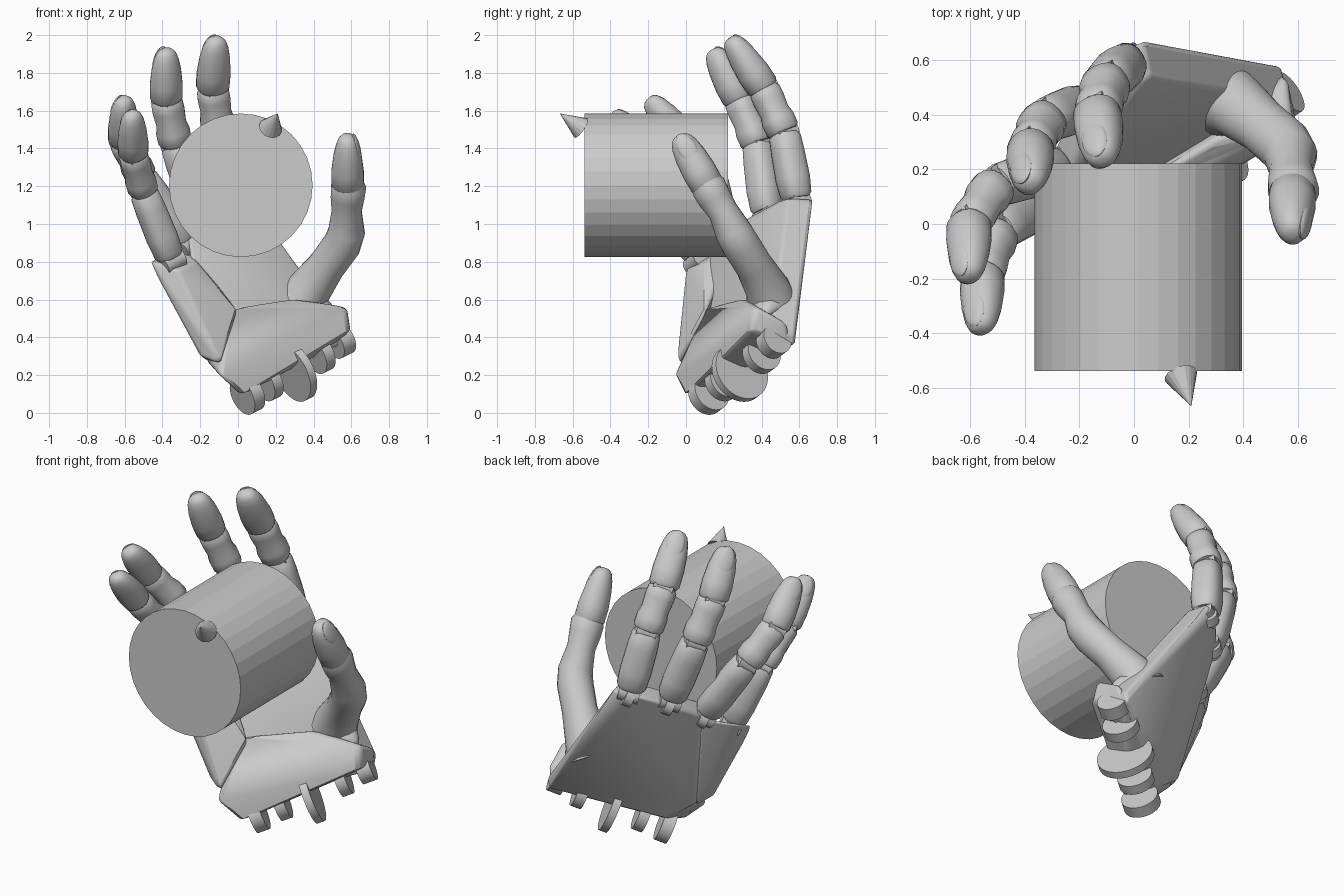
import bpy, bmesh, math
from mathutils import Vector, Matrix

if "Cube" in bpy.data.objects:
    bpy.data.objects.remove(bpy.data.objects["Cube"])

V = Vector


def finish(name, bm, angle=35, smooth=True):
    bmesh.ops.recalc_face_normals(bm, faces=bm.faces)
    me = bpy.data.meshes.new(name)
    bm.to_mesh(me)
    bm.free()
    ob = bpy.data.objects.new(name, me)
    bpy.context.collection.objects.link(ob)
    if smooth:
        bpy.ops.object.select_all(action='DESELECT')
        ob.select_set(True)
        bpy.context.view_layer.objects.active = ob
        bpy.ops.object.shade_smooth_by_angle(angle=math.radians(angle))
    return ob


def hull(name, pts, bevel=0.015):
    bm = bmesh.new()
    for p in pts:
        bm.verts.new(p)
    r = bmesh.ops.convex_hull(bm, input=bm.verts)
    junk = {g for g in r['geom_interior'] + r['geom_unused'] if isinstance(g, bmesh.types.BMVert)}
    bmesh.ops.delete(bm, geom=list(junk), context='VERTS')
    bmesh.ops.dissolve_limit(bm, angle_limit=math.radians(5), verts=bm.verts, edges=bm.edges)
    ob = finish(name, bm)
    m = ob.modifiers.new("round", 'BEVEL')
    m.width, m.segments, m.limit_method = bevel, 3, 'ANGLE'
    m.angle_limit = math.radians(25)
    return ob


def rod(name, centre, axis, r1, r2, length, n=32, smooth=True):
    bm = bmesh.new()
    rot = V(axis).to_track_quat('Z', 'Y').to_matrix().to_4x4()
    bmesh.ops.create_cone(bm, cap_ends=True, segments=n, radius1=r1, radius2=r2, depth=length,
                          matrix=Matrix.Translation(centre) @ rot)
    return finish(name, bm, smooth=smooth)


def tube(name, secs, back, n=20, power=2.0):
    """Loft of rounded sections: (centre, side radius, back radius)."""
    bm = bmesh.new()
    rings = []
    for i, (c, rs, rb) in enumerate(secs):
        d = (secs[min(i + 1, len(secs) - 1)][0] - secs[max(i - 1, 0)][0]).normalized()
        b = (back - d * back.dot(d)).normalized()
        s = d.cross(b)
        ring = []
        for k in range(n):
            a = 2 * math.pi * k / n
            ca, sa = math.cos(a), math.sin(a)
            x = math.copysign(abs(ca) ** (2 / power), ca)
            y = math.copysign(abs(sa) ** (2 / power), sa)
            ring.append(bm.verts.new(c + s * x * rs + b * y * rb))
        rings.append(ring)
    for p, q in zip(rings, rings[1:]):
        for k in range(n):
            bm.faces.new((p[k], p[(k + 1) % n], q[(k + 1) % n], q[k]))
    bm.faces.new(rings[0][::-1])
    bm.faces.new(rings[-1])
    return finish(name, bm, 40)


def segment(name, a, b, profile, r, back, power=2.0):
    return tube(name, [(a.lerp(b, t), r * w, r * h) for t, w, h in profile], back, 20, power)


PROXIMAL = [(.06, .75, .65), (.12, .9, .82), (.35, .96, .92), (.75, .93, .88), (.95, .86, .84), (.99, .74, .72)]
MIDDLE = [(.02, .8, .78), (.08, .92, .9), (.3, .94, .92), (.48, .84, .8), (.75, .9, .86), (.93, .88, .84), (.99, .75, .72)]
DISTAL = [(-.02, .8, .75), (.04, .93, .9), (.3, .95, .9), (.6, .87, .78), (.8, .74, .64),
          (.92, .58, .5), (.98, .38, .34), (1, .15, .15)]


def nail(name, a, b, r, back):
    d = (b - a).normalized()
    n = (back - d * back.dot(d)).normalized()
    n = (n + d * .2).normalized()
    d = (d - n * d.dot(n)).normalized()
    s = d.cross(n)
    rot = Matrix((s, d, n)).transposed().to_4x4()
    bm = bmesh.new()
    bmesh.ops.create_uvsphere(bm, u_segments=20, v_segments=10, radius=1,
                              matrix=Matrix.Translation(a.lerp(b, .70) + n * r * .52) @ rot
                              @ Matrix.Diagonal((r * .55, r * .95, r * .22, 1)))
    return finish(name, bm)


# Four fingers: knuckle, middle joint, end joint, tip, radius
FINGERS = {
    "index_finger": ((-.03, .59, 1.11), (-.10, .52, 1.48), (-.135, .41, 1.72), (-.115, .23, 1.985), .094),
    "middle_finger": ((-.19, .43, 1.04), (-.33, .38, 1.42), (-.38, .28, 1.66), (-.38, .14, 1.925), .092),
    "ring_finger": ((-.27, .21, .89), (-.51, .14, 1.25), (-.605, 0, 1.44), (-.605, -.20, 1.665), .088),
    "little_finger": ((-.35, .06, .80), (-.50, -.03, 1.17), (-.555, -.19, 1.37), (-.56, -.39, 1.59), .085),
}
for name, (*pts, r) in FINGERS.items():
    a, b, c, d = map(V, pts)
    back = (b + c) / 2 - (a + d) / 2
    segment(name + "_proximal", a, b, PROXIMAL, r, back, 2.5)
    segment(name + "_middle", b, c, MIDDLE, r, back, 2.4)
    segment(name + "_tip", c, d, DISTAL, r, back, 2.2)
    nail(name + "_nail", c, d, r, back)
    # hinge pins at the knuckle and joints
    side = (b - a).cross(back)
    rod(name + "_knuckle_pin", a, side, .055, .055, .12, 24)
    for j in (b, c):
        rod(name + "_joint_pin", j, side, r * .66, r * .66, r * 1.2, 24)

# Thumb: long lower part and tip with nail
tb = V((1, -.1, .4))
tube("thumb_base", [(V(p), r, r) for p, r in (
    ((.32, .46, .56), .14), ((.38, .43, .66), .118), ((.47, .36, .78), .10), ((.55, .29, .89), .102),
    ((.575, .25, .96), .098), ((.575, .195, 1.07), .08), ((.58, .15, 1.14), .09),
    ((.585, .12, 1.195), .094), ((.585, .09, 1.24), .07))], tb)
ta, te = V((.58, .115, 1.20)), V((.58, -.04, 1.47))
segment("thumb_tip", ta, te, DISTAL, .096, tb)
nail("thumb_nail", ta, te, .094, tb)

# Palm: flat back plate, thick heel, ring and little finger side
back_pts = [V(p) for p in ((.03, .67, 1.13), (-.07, .63, 1.12), (-.2, .48, 1.04), (-.29, .27, .91),
                           (-.18, .17, .30), (0, .19, .17), (.53, .575, .36), (.54, .575, .42))]
hull("palm_back", back_pts + [p + V((.03, -.13, .005)) for p in back_pts])
hull("palm_heel", [(-.10, -.065, .20), (.02, -.01, .09), (.60, .34, .44), (.58, .36, .57), (.28, .30, .61),
                   (-.05, .10, .56), (-.18, .14, .29), (0, .19, .17), (.53, .57, .36), (.56, .54, .47)], .025)
hull("palm_little_side", [(-.47, .02, .80), (-.31, 0, .75), (-.40, .15, .85), (-.27, .25, .88),
                          (-.20, .01, .30), (-.17, .15, .28), (-.09, -.05, .26), (0, .10, .54),
                          (-.22, .10, .80)])
hull("thumb_socket", [(.25, .33, .62), (.40, .33, .60), (.55, .42, .55), (.45, .55, .56),
                      (.22, .47, .78), (.30, .55, .70), (.20, .35, .45), (.50, .38, .45)], .04)

# Finger hinge ears along the knuckle edge of the palm
for i, (x, y, z) in enumerate(((-.03, .60, 1.09), (-.19, .44, 1.02), (-.27, .22, .88))):
    rod("knuckle_ear", V((x, y, z)), V((.6, .45, .35)), .06, .06, .05, 24)

# Wrist hinge discs along one slanted axis
wrist = V((.77, .51, .38))
for c, r, w in (((.05, .12, .10), .105, .07), ((.155, .20, .165), .10, .06), ((.30, .285, .215), .16, .045),
                ((.43, .40, .31), .10, .06), ((.54, .465, .38), .085, .08)):
    rod("wrist_disc", V(c), wrist, r, r, w, 40)

# Held drum with its small pointed spike
rod("drum", V((.015, -.158, 1.205)), V((0, 1, 0)), .38, .38, .76, 32, False)
p0, p1 = V((.172, -.555, 1.508)), V((.21, -.668, 1.585))
rod("drum_spike", (p0 + p1) / 2, p1 - p0, .062, 0, (p1 - p0).length, 16, False)
